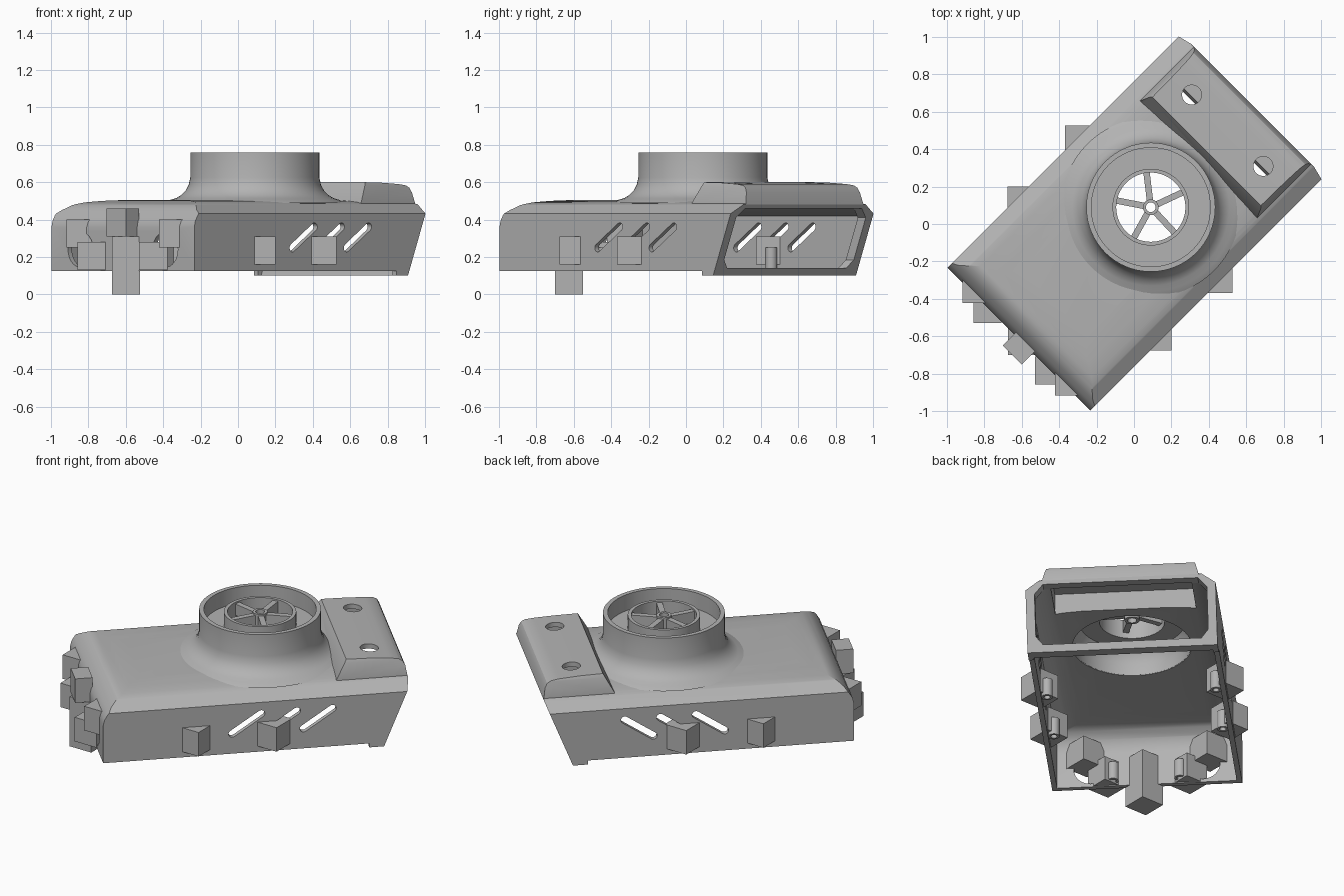
import bpy, bmesh, math
from mathutils import Matrix, Vector

if "Cube" in bpy.data.objects:
    bpy.data.objects.remove(bpy.data.objects["Cube"])

grey = bpy.data.materials.new("light_grey")
grey.diffuse_color = (0.45, 0.45, 0.45, 1)
grey.use_nodes = True
grey.node_tree.nodes["Principled BSDF"].inputs["Base Color"].default_value = grey.diffuse_color


def new_object(name, bm):
    bmesh.ops.recalc_face_normals(bm, faces=bm.faces)
    me = bpy.data.meshes.new(name)
    bm.to_mesh(me)
    bm.free()
    me.materials.append(grey)
    ob = bpy.data.objects.new(name, me)
    bpy.context.collection.objects.link(ob)
    return ob


def prism(name, pts, axis, lo, hi):
    """Extrude a closed profile along an axis (0 = length, 1 = width, 2 = height)."""
    def place(p, d):
        q = list(p)
        q.insert(axis, d)
        return q
    bm = bmesh.new()
    a = [bm.verts.new(place(p, lo)) for p in pts]
    b = [bm.verts.new(place(p, hi)) for p in pts]
    n = len(pts)
    bm.faces.new(a)
    bm.faces.new(b[::-1])
    for i in range(n):
        bm.faces.new((a[i], a[(i + 1) % n], b[(i + 1) % n], b[i]))
    return new_object(name, bm)


def disc(cx, cy, r, n=32):
    return [(cx + r * math.cos(2 * math.pi * i / n), cy + r * math.sin(2 * math.pi * i / n))
            for i in range(n)]


def lathe(name, prof, cx, cy, n=64):
    """Revolve a closed radius/height profile."""
    bm = bmesh.new()
    rings = []
    for i in range(n):
        a = 2 * math.pi * i / n
        rings.append([bm.verts.new((cx + r * math.cos(a), cy + r * math.sin(a), z)) for r, z in prof])
    m = len(prof)
    for i in range(n):
        p, q = rings[i], rings[(i + 1) % n]
        for j in range(m):
            k = (j + 1) % m
            bm.faces.new((p[j], p[k], q[k], q[j]))
    return new_object(name, bm)


def combine(ob, tool, op, keep=False):
    mod = ob.modifiers.new("cut", "BOOLEAN")
    mod.object, mod.operation, mod.solver = tool, op, "EXACT"
    dg = bpy.context.evaluated_depsgraph_get()
    me = bpy.data.meshes.new_from_object(ob.evaluated_get(dg))
    ob.modifiers.clear()
    ob.data = me
    if not keep:
        bpy.data.objects.remove(tool)
    return ob


def mirrored(half):
    return half + [(-y, z) for y, z in reversed(half)]


def block(name, size, loc, turn):
    bm = bmesh.new()
    bmesh.ops.create_cube(bm, size=1)
    bm.transform(Matrix.Translation(loc) @ Matrix.Rotation(turn, 4, "Z") @ Matrix.Diagonal((*size, 1)))
    return new_object(name, bm)


# Housing: side profile crossed with a chamfered, slightly crowned section
shell = prism("housing", [(-.87, .125), (-.87, .36), (-.863, .392), (-.845, .422), (-.82, .452),
                          (-.785, .477), (-.74, .492), (-.68, .501), (-.6, .505), (.885, .505),
                          (.897, .48), (.745, .1), (.66, .1), (.66, .125)], 1, -.7, .7)
combine(shell, prism("section", mirrored([(.54, 0), (.54, .432), (.46, .482), (.42, .492),
                                          (.35, .499), (.25, .505), (.1, .507)]), 0, -1, 1), "INTERSECT")

# Raised cap over the open end
cap = prism("cap", [(.486, .46), (.488, .49), (.55, .6), (.68, .597), (.8, .59), (.85, .583),
                    (.873, .57), (.886, .545), (.897, .48), (.889, .46)], 1, -.6, .6)
combine(cap, prism("section", mirrored([(.445, .4), (.443, .49), (.42, .58), (.405, .61)]), 0, 0, 1), "INTERSECT")
combine(shell, cap, "UNION")

# Hollow inside, cap hollow and framed end opening
hollow = prism("hollow", [(-.84, -.1), (-.84, .355), (-.815, .415), (-.775, .45), (-.72, .466),
                          (-.6, .476), (.835, .476), (.605, -.1)], 1, -.7, .7)
combine(hollow, prism("section", mirrored([(.51, -.2), (.51, .418), (.44, .46), (.35, .47),
                                           (.25, .475)]), 0, -1, 1), "INTERSECT")
combine(shell, hollow, "DIFFERENCE")
cap_hollow = prism("cap_hollow", [(.53, .44), (.575, .572), (.8, .562), (.835, .54), (.838, .44)], 1, -.4, .4)
combine(shell, cap_hollow, "DIFFERENCE", keep=True)
combine(shell, prism("opening", mirrored([(.45, .14), (.49, .185), (.49, .41), (.44, .46)]), 0, .62, 1.1),
        "DIFFERENCE")

# Round holes: intake, cap and rear wall
CX = .127
combine(shell, prism("intake_hole", disc(CX, 0, .338, 64), 2, .4, .55), "DIFFERENCE")
for s in (-1, 1):
    combine(shell, prism("cap_hole", disc(.707, s * .27, .052), 2, .5, .7), "DIFFERENCE")
    combine(shell, prism("rear_hole", disc(s * .32, .24, .095), 0, -1, -.8), "DIFFERENCE")

# Three slanted round-ended slots through both side walls
tilt = math.atan2(.115, .17)
for cx in (-.045, .16, .365):
    pts = []
    for end in (0, 1):
        sgn = 1 - 2 * end
        for i in range(9):
            a = tilt - math.pi / 2 + math.pi * i / 8 + math.pi * end
            pts.append((cx + sgn * .1 * math.cos(tilt) + .022 * math.cos(a),
                        .305 + sgn * .1 * math.sin(tilt) + .022 * math.sin(a)))
    combine(shell, prism("slot", pts, 1, -.7, .7), "DIFFERENCE")

# Intake collar with flared foot, recessed floor and inner ring
collar = lathe("intake_collar", [(.48, .49), (.45, .506), (.42, .515), (.393, .532), (.37, .555),
                                 (.354, .585), (.345, .625), (.345, .76), (.318, .76), (.318, .66),
                                 (.205, .66), (.205, .745), (.185, .745), (.185, .63), (.3, .63),
                                 (.32, .6), (.337, .55), (.337, .478)], CX, 0)
combine(collar, cap_hollow, "DIFFERENCE")

# Five-spoke fan
lathe("fan_hub", [(.042, .64), (.042, .745), (.026, .745), (.026, .64)], CX, 0, 24)
for i in range(5):
    a = math.radians(52 + 72 * i)
    block("fan_spoke", (.16, .034, .07), (CX + .113 * math.cos(a), .113 * math.sin(a), .7), a)

# Mounting blocks turned against the housing, mirrored across its length
Q = math.pi / 4
for s in (-1, 1):
    for name, u, v, z in (("side_block", -.336, .513, .235), ("side_block", .11, .527, .235),
                          ("rear_upper_block", -.84, .35, .325), ("rear_lower_block", -.874, .233, .205)):
        block(name, (.15, .15, .15), (u, s * v, z), Q)
    for u, v in ((-.28, .48), (.165, .48), (-.81, .19)):
        lathe("screw_boss", [(.032, .14), (.032, .25), (.018, .25), (.018, .14)], u, s * v, 20)
block("rear_post", (.15, .15, .31), (-.866, -.018, .155), Q)
block("rear_catch", (.1, .145, .15), (-.905, -.035, .385), 0)

# Turn the whole assembly diagonally and shade it
turn = Matrix.Rotation(Q, 4, "Z")
for ob in bpy.context.collection.objects:
    ob.data.transform(turn)
    ob.select_set(True)
    bpy.context.view_layer.objects.active = ob
bpy.ops.object.shade_smooth_by_angle(angle=math.radians(30))
